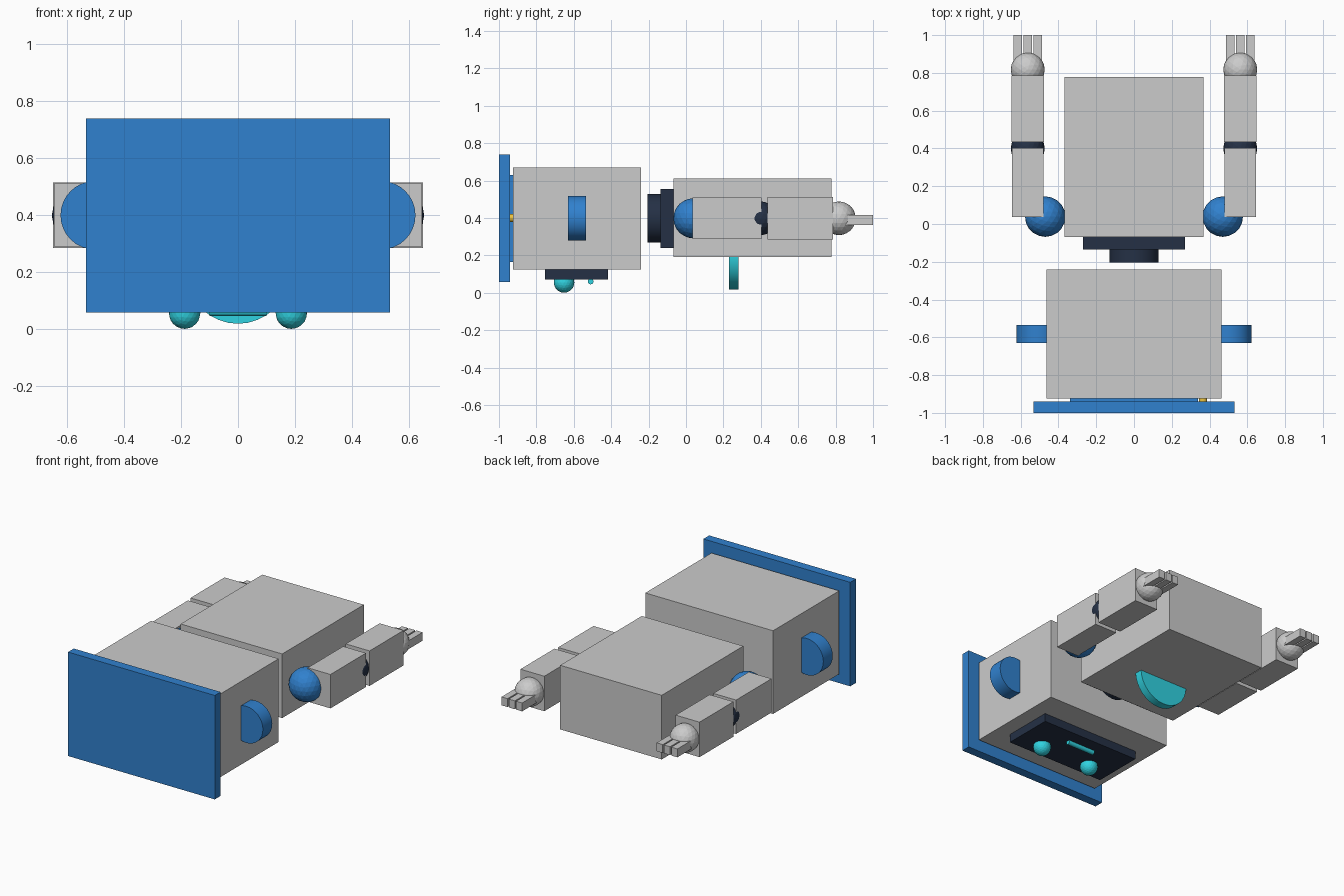
import bpy
import math

if "Cube" in bpy.data.objects:
    bpy.data.objects.remove(bpy.data.objects["Cube"])

def material(name, rgb):
    m = bpy.data.materials.new(name)
    m.diffuse_color = (*rgb, 1)
    m.use_nodes = True
    m.node_tree.nodes["Principled BSDF"].inputs["Base Color"].default_value = m.diffuse_color
    return m

BLUE = material("blue", (0.03, 0.22, 0.62))
DARK = material("dark", (0.018, 0.03, 0.06))
CYAN = material("cyan", (0.03, 0.65, 0.75))
GOLD = material("gold", (0.85, 0.55, 0.05))
WHITE = material("pale", (0.85, 0.85, 0.85))
ZC = 0.398  # height of the body axis

def finish(name, mat):
    o = bpy.context.object
    o.name = name
    if mat:
        o.data.materials.append(mat)
    return o

def box(name, x, y, z, mat=None):
    """Box from (min, max) ranges."""
    bpy.ops.mesh.primitive_cube_add(size=1, location=[sum(r) / 2 for r in (x, y, z)])
    o = finish(name, mat)
    o.scale = [r[1] - r[0] for r in (x, y, z)]
    return o

def ball(name, loc, r, mat=None):
    bpy.ops.mesh.primitive_ico_sphere_add(subdivisions=3, radius=r, location=loc)
    return finish(name, mat)

def disc(name, loc, r, depth, mat, axis="y"):
    rot = (math.pi / 2, 0, 0) if axis == "y" else (0, math.pi / 2, 0)
    bpy.ops.mesh.primitive_cylinder_add(vertices=32, radius=r, depth=depth,
                                        location=loc, rotation=rot)
    o = finish(name, mat)
    bpy.ops.object.shade_smooth_by_angle()
    return o

# Flat cap on the head, with its band and tassel
box("cap_board", (-0.532, 0.532), (-1.0, -0.94), (0.057, 0.738), BLUE)
box("cap_band", (-0.34, 0.34), (-0.945, -0.9), (0.165, 0.63), BLUE)
disc("cap_tassel", (0.365, -0.92, 0.4), 0.022, 0.05, GOLD)

# Head, face plate and mouth
box("head", (-0.463, 0.463), (-0.925, -0.24), (0.125, 0.67))
box("face_plate", (-0.36, 0.36), (-0.753, -0.417), (0.07, 0.14), DARK)
disc("mouth", (0, -0.51, 0.06), 0.015, 0.2, CYAN, "x")

# Neck, collar, torso and chest light
disc("neck", (0, -0.165, ZC), 0.13, 0.08, DARK)
box("collar", (-0.27, 0.27), (-0.135, -0.06), (0.24, 0.555), DARK)
box("torso", (-0.368, 0.368), (-0.068, 0.777), (0.19, 0.61))
disc("chest_light", (0, 0.255, 0.198), 0.18, 0.052, CYAN)

# Paired parts
for s, side in ((-1, "left"), (1, "right")):
    def rx(a, b):
        return tuple(sorted((s * a, s * b)))

    ball(f"eye_{side}", (s * 0.187, -0.652, 0.055), 0.055, CYAN)
    disc(f"ear_{side}", (s * 0.502, -0.582, ZC), 0.12, 0.097, BLUE)
    ball(f"shoulder_{side}", (s * 0.47, 0.039, ZC), 0.107, BLUE)
    box(f"upper_arm_{side}", rx(0.48, 0.645), (0.036, 0.403), (0.288, 0.51))
    ball(f"elbow_{side}", (s * 0.5625, 0.4, ZC), 0.09, DARK)
    box(f"lower_arm_{side}", rx(0.476, 0.649), (0.435, 0.787), (0.284, 0.513))
    ball(f"hand_{side}", (s * 0.5625, 0.818, ZC), 0.09, WHITE)
    for i in (-1, 0, 1):
        c = 0.5625 + i * 0.053
        box(f"finger_{side}_{i + 2}", rx(c - 0.022, c + 0.022),
            (0.85, 1.0), (0.361, 0.416))
